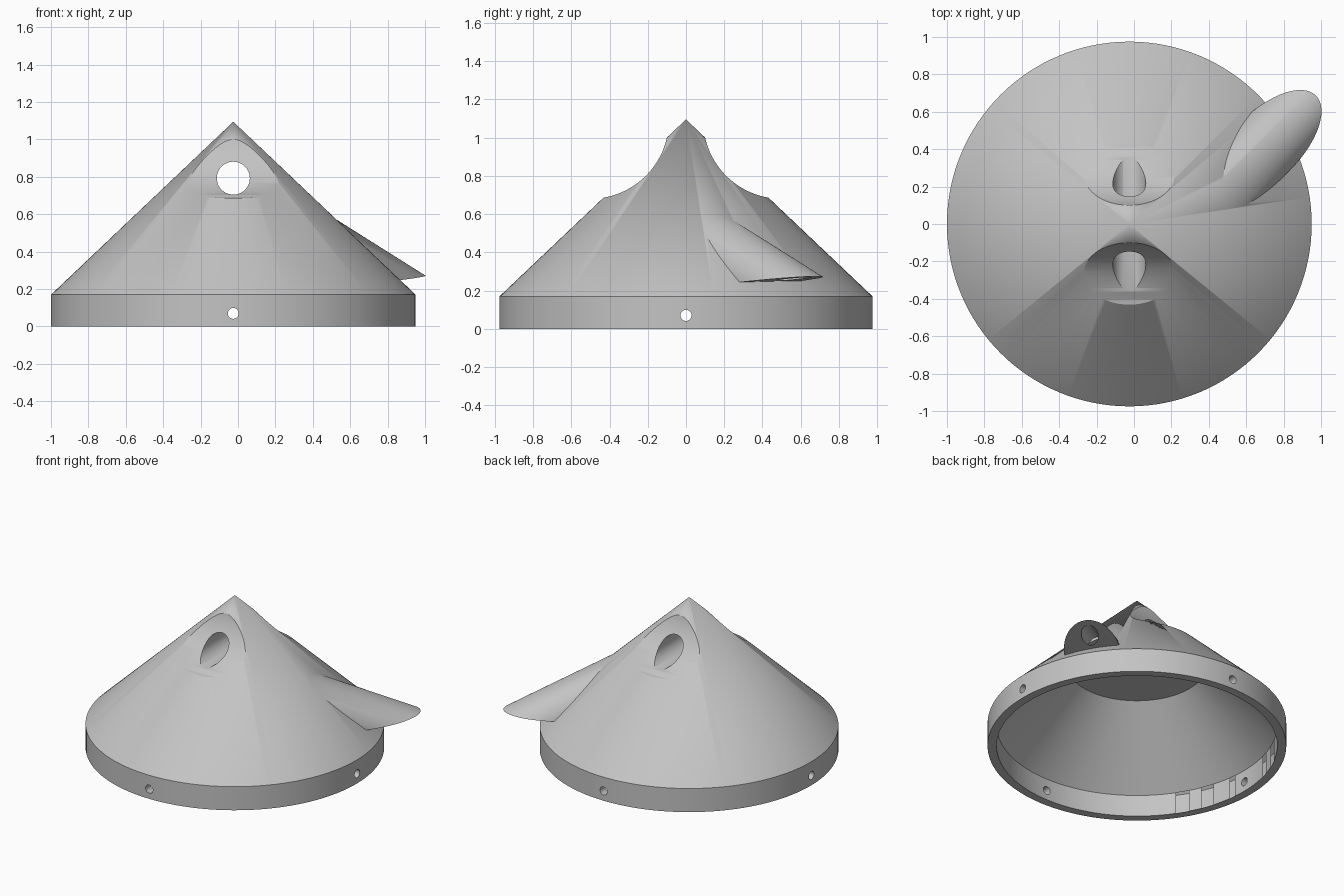
import bpy, bmesh, math
from mathutils import Vector, Matrix

old = bpy.data.objects.get("Cube")
if old:
    bpy.data.objects.remove(old, do_unlink=True)

CX = -0.025            # axis of the cone
R, WALL_H, TOP = 0.975, 0.17, 1.095
SLOPE = (TOP - WALL_H) / R

grey = bpy.data.materials.new("light_grey")
grey.use_nodes = True
grey.diffuse_color = (0.55, 0.55, 0.55, 1)
grey.node_tree.nodes["Principled BSDF"].inputs["Base Color"].default_value = (0.55, 0.55, 0.55, 1)


def make_object(name, bm):
    bmesh.ops.recalc_face_normals(bm, faces=bm.faces)
    mesh = bpy.data.meshes.new(name)
    bm.to_mesh(mesh)
    bm.free()
    mesh.materials.append(grey)
    obj = bpy.data.objects.new(name, mesh)
    bpy.context.collection.objects.link(obj)
    return obj


def lathe(name, profile, segments=128):
    """Closed solid turned from (radius, z) points around the cone axis."""
    bm = bmesh.new()
    verts = [bm.verts.new((CX + r, 0, z)) for r, z in profile]
    edges = [bm.edges.new(pair) for pair in zip(verts, verts[1:])]
    bmesh.ops.spin(bm, geom=verts + edges, cent=(CX, 0, 0), axis=(0, 0, 1),
                   angle=math.tau, steps=segments, use_duplicate=False)
    bmesh.ops.remove_doubles(bm, verts=bm.verts, dist=0.0001)
    return make_object(name, bm)


def rod(name, start, end, radius, segments=48, trim=None):
    """Capped cylinder between two points, optionally trimmed by a plane."""
    start, end = Vector(start), Vector(end)
    axis = end - start
    bm = bmesh.new()
    turn = axis.to_track_quat('Z', 'Y').to_matrix().to_4x4()
    bmesh.ops.create_cone(bm, cap_ends=True, segments=segments, radius1=radius, radius2=radius,
                          depth=axis.length, matrix=Matrix.Translation((start + end) / 2) @ turn)
    if trim:
        cut = bmesh.ops.bisect_plane(bm, geom=bm.verts[:] + bm.edges[:] + bm.faces[:],
                                     plane_co=trim[0], plane_no=trim[1], clear_inner=True)
        rim = [e for e in cut["geom_cut"] if isinstance(e, bmesh.types.BMEdge)]
        bmesh.ops.edgeloop_fill(bm, edges=rim)
    return make_object(name, bm)


def combine(target, other, operation):
    mod = target.modifiers.new(other.name, 'BOOLEAN')
    mod.operation, mod.solver, mod.object = operation, 'EXACT', other
    bpy.context.view_layer.objects.active = target
    bpy.ops.object.modifier_apply(modifier=mod.name)
    bpy.data.objects.remove(other, do_unlink=True)


# Outer shell: short vertical rim and a straight cone
cover = lathe("cone_cover", [(0, 0), (R, 0), (R, WALL_H), (0, TOP)])

# Slanted outlet hood, offset sideways from the cone axis
out = Vector((1, 1, 0)).normalized()
side = Vector((-1, 1, 0)).normalized()


def hood_point(s, z):
    return Vector((CX, 0, z)) + out * s - side * 0.22


def hood_line(s, z, s1, s2):
    return [hood_point(p, z - 0.445 * (p - s)) for p in (s1, s2)]


tilt = (Vector((0, 0, 1)) - out * 0.08).normalized()
hood = rod("outlet_hood", *hood_line(1.115, 0.106, 0.2, 1.6), 0.185, 96,
           (hood_point(0.82, 0.245), tilt))
combine(cover, hood, 'UNION')

# Hollow inside with a flat ceiling
cavity = lathe("cavity", [(0, -0.1), (0.916, -0.1), (0.916, 0.155), (0.45, 0.6), (0, 0.6)])
combine(cover, cavity, 'DIFFERENCE')

# Curved scoops on the front and back, with the hanging eye between them
for sign in (-1, 1):
    scoop = rod("scoop", (-1, sign * 0.5, 1.09), (1, sign * 0.5, 1.09), 0.41, 128)
    combine(cover, scoop, 'DIFFERENCE')
combine(cover, rod("eye", (CX, -1, 0.793), (CX, 1, 0.793), 0.088, 64), 'DIFFERENCE')

# Outlet bore and four screw holes through the rim
combine(cover, rod("bore", *hood_line(1.016, 0.262, 0.42, 1.4), 0.055), 'DIFFERENCE')
for i in range(4):
    a = i * math.pi / 2
    d = Vector((math.cos(a), math.sin(a), 0))
    base = Vector((CX, 0, 0.07))
    combine(cover, rod("screw_hole", base + d * 0.8, base + d * 1.1, 0.029, 32), 'DIFFERENCE')

bpy.ops.object.select_all(action='DESELECT')
cover.select_set(True)
bpy.context.view_layer.objects.active = cover
bpy.ops.object.shade_smooth_by_angle(angle=math.radians(30))
